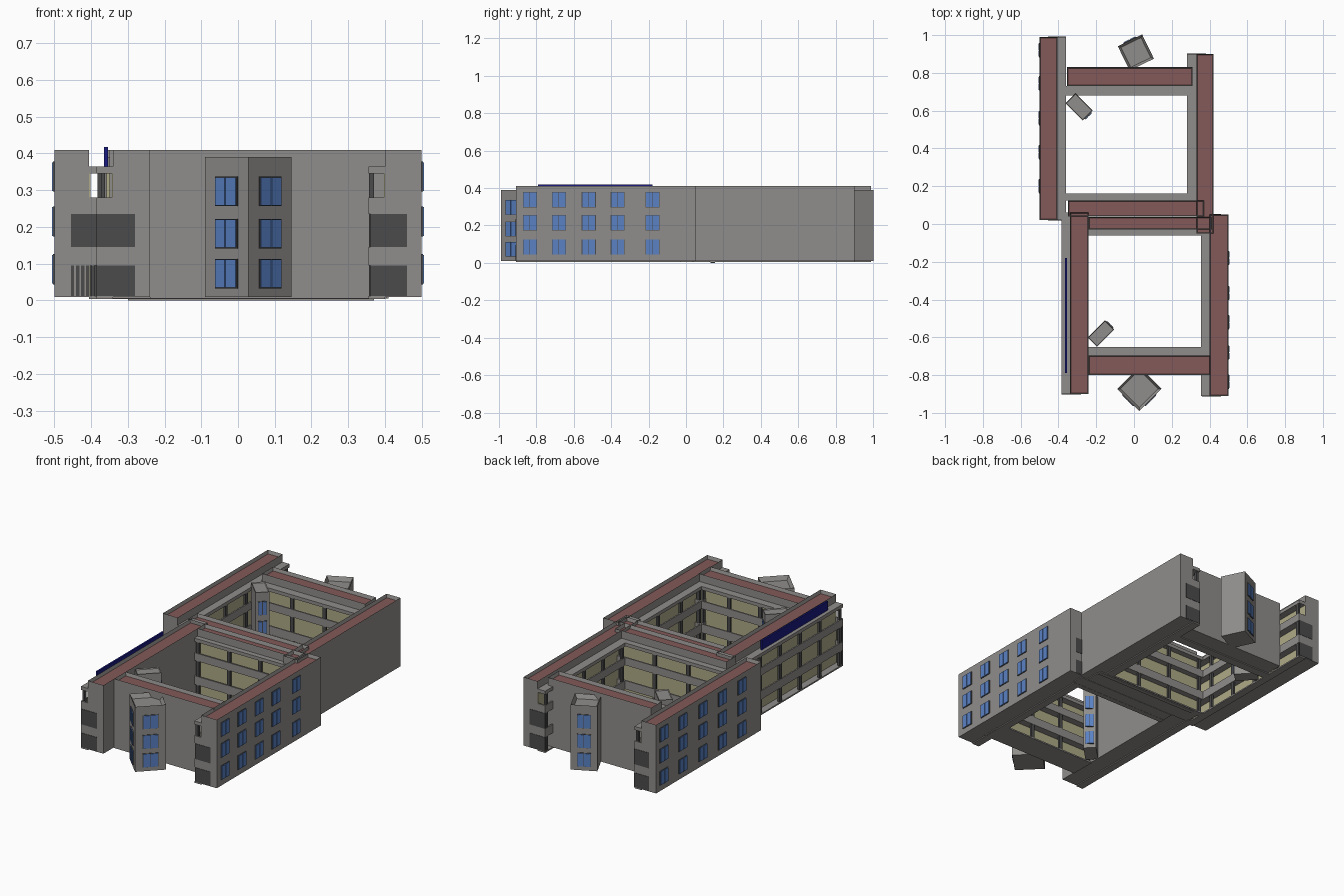
import bpy, bmesh
from math import radians, sin, cos, atan2, degrees
from mathutils import Matrix

if "Cube" in bpy.data.objects:
    bpy.data.objects.remove(bpy.data.objects["Cube"])


def mat(name, rgb):
    m = bpy.data.materials.new(name)
    m.diffuse_color = (*rgb, 1)
    m.use_nodes = True
    m.node_tree.nodes["Principled BSDF"].inputs["Base Color"].default_value = m.diffuse_color
    return m


GREY = mat("wall_grey", (0.28, 0.27, 0.26))
RED = mat("roof_red", (0.23, 0.10, 0.10))
YELLOW = mat("corridor_yellow", (0.42, 0.40, 0.24))
BLUE = mat("window_blue", (0.10, 0.22, 0.55))
NAVY = mat("board_blue", (0.01, 0.01, 0.22))
DARK = mat("dark_trim", (0.07, 0.07, 0.07))


def add_box(bm, x0, x1, y0, y1, z0, z1, M=None):
    m = Matrix.Translation(((x0 + x1) / 2, (y0 + y1) / 2, (z0 + z1) / 2)) @ \
        Matrix.Diagonal((abs(x1 - x0), abs(y1 - y0), abs(z1 - z0), 1))
    return bmesh.ops.create_cube(bm, size=1, matrix=(M @ m) if M else m)["verts"]


def finish(bm, name, *mats):
    me = bpy.data.meshes.new(name)
    bm.to_mesh(me)
    bm.free()
    for m in mats:
        me.materials.append(m)
    ob = bpy.data.objects.new(name, me)
    bpy.context.collection.objects.link(ob)
    return ob


def boxes(name, material, rows, M=None):
    bm = bmesh.new()
    for r in rows:
        add_box(bm, *r, M)
    return finish(bm, name, material)


def block(name, x0, x1, y0, y1, z0=0.01, z1=0.41, rim=0.008, drop=0.02, roof=RED, M=None):
    """Solid block with a sunken roof inside a parapet rim."""
    bm = bmesh.new()
    add_box(bm, x0, x1, y0, y1, z0, z1, M)
    bm.normal_update()
    top = [f for f in bm.faces if f.normal.z > 0.9]
    bmesh.ops.inset_region(bm, faces=top, thickness=rim)
    bmesh.ops.translate(bm, verts=top[0].verts, vec=(0, 0, -drop))
    top[0].material_index = 1
    return finish(bm, name, GREY, roof)


def corridor(name, origin, angle, length, depth):
    """Open gallery: local x runs along the wall, local y points outward."""
    M = Matrix.Translation((*origin, 0)) @ Matrix.Rotation(radians(angle), 4, 'Z')
    t = 0.008
    rows = [(0, length, 0, depth, 0.004, 0.012), (0, length, 0, depth, 0.345, 0.365)]
    for z0, z1 in ((0.095, 0.145), (0.235, 0.28)):
        rows.append((0, length, 0, depth, z0, z0 + 0.01))
        rows.append((0, length, depth - t, depth, z0, z1))
        rows += [(a, a + t, 0, depth, z0, z1) for a in (0, length - t)]
    boxes(name + "_gallery", GREY, rows, M)
    boxes(name + "_inner_wall", YELLOW, [(0.002, length - 0.002, 0, 0.003, 0.012, 0.345)], M)
    n = max(2, round(length / 0.2))
    step = (length - 0.04) / n
    boxes(name + "_columns", DARK,
          [(0.01 + i * step, 0.03 + i * step, depth - 0.015, depth - 0.002, 0.012, 0.345)
           for i in range(n + 1)], M)


def windows(name, origin, angle, xs, zs, w, h):
    """Twin-pane windows; local x along the wall, local -y outward."""
    M = Matrix.Translation((*origin, 0)) @ Matrix.Rotation(radians(angle), 4, 'Z')
    frames, panes = [], []
    for x in xs:
        for z in zs:
            frames.append((x - w / 2, x + w / 2, -0.003, 0.002, z - h / 2, z + h / 2))
            for s in (-1, 1):
                panes.append((x + s * 0.002, x + s * (w / 2 - 0.003), -0.006, 0.002,
                              z - h / 2 + 0.002, z + h / 2 - 0.002))
    boxes(name + "_frames", DARK, frames, M)
    boxes(name + "_panes", BLUE, panes, M)


# Wings: solid room blocks with red roofs
block("northwest_wing", -0.50, -0.405, 0.02, 0.99)
block("northeast_wing", 0.33, 0.42, -0.05, 0.90)
block("southwest_wing", -0.34, -0.24, -0.90, 0.06)
block("southeast_wing", 0.40, 0.50, -0.91, 0.05)
block("north_wing", -0.355, 0.31, 0.73, 0.83)
block("south_wing", -0.24, 0.405, -0.80, -0.695, z0=0.005)
block("middle_north_wing", -0.35, 0.37, 0.04, 0.125, z0=0.005)
block("middle_south_wing", -0.24, 0.41, -0.03, 0.038, z0=0.005)

# Open galleries along the wings
corridor("northwest", (-0.405, 0.99), -90, 0.97, 0.045)
corridor("northeast", (0.33, 0.16), 90, 0.74, 0.05)
corridor("southwest", (-0.34, -0.90), 90, 0.96, 0.045)
corridor("southeast", (0.40, -0.91), 90, 0.88, 0.045)
corridor("north", (0.31, 0.73), 180, 0.67, 0.05)
corridor("south", (-0.24, -0.695), 0, 0.64, 0.045)
corridor("middle_north", (-0.36, 0.125), 0, 0.69, 0.037)
corridor("middle_south", (0.40, -0.03), 180, 0.64, 0.03)

# Dark grilles on the wing ends
grilles = []
for x0, x1, y in ((-0.385, -0.28, -0.90), (0.36, 0.46, -0.91), (-0.455, -0.36, 0.99),
                  (0.28, 0.38, 0.90), (0.42, 0.46, 0.05)):
    for z0, z1 in ((0.012, 0.095), (0.145, 0.235)):
        grilles.append((x0, x1, y - 0.002, y + 0.002, z0, z1))
grilles.append((-0.455, -0.36, 0.018, 0.022, 0.145, 0.235))
grilles += [(-0.455 + i * 0.014, -0.446 + i * 0.014, 0.018, 0.022, 0.012, 0.095) for i in range(6)]
boxes("end_grilles", DARK, grilles)

# Facade windows on the long outer walls
ROWS = (0.085, 0.215, 0.337)
windows("southeast", (0.50, 0), 90, (-0.835, -0.68, -0.52, -0.365, -0.18), ROWS, 0.075, 0.082)
windows("northwest", (-0.50, 0), -90, (-0.92, -0.745, -0.56, -0.38, -0.20), ROWS, 0.075, 0.082)


# Turned stair towers; each face listed gets a column of windows
def tower(name, x, y, w, d, angle, faces, win):
    M = Matrix.Translation((x, y, 0)) @ Matrix.Rotation(radians(angle), 4, 'Z')
    block(name, -w / 2, w / 2, -d / 2, d / 2, z1=0.39, rim=0.018 if w > 0.1 else 0.006,
          drop=0.025 if w > 0.1 else 0.005, roof=GREY, M=M)
    for i, f in enumerate(faces):
        half = d / 2 if f % 180 == 0 else w / 2
        a = radians(angle + f)
        windows(f"{name}_face_{i}", (x + half * sin(a), y - half * cos(a)), angle + f,
                (0,), (0.073, 0.182, 0.297), win, 0.08)


tower("south_tower", 0.028, -0.873, 0.166, 0.166, 45, (0, -90), 0.085)
tower("north_tower", 0.01, 0.908, 0.143, 0.143, 26, (180,), 0.075)
tower("south_court_stair", -0.175, -0.58, 0.07, 0.13, 135, (0,), 0.05)
tower("north_court_stair", -0.29, 0.62, 0.075, 0.13, 45, (0,), 0.05)

# Blank board standing on the west gallery roof
boxes("roof_board", NAVY, [(-0.364, -0.354, -0.79, -0.18, 0.363, 0.418)])

# Thin base strip under the courts' middle block
boxes("base_strip", GREY, [(-0.30, 0.37, 0.13, 0.155, 0.0, 0.006)])
